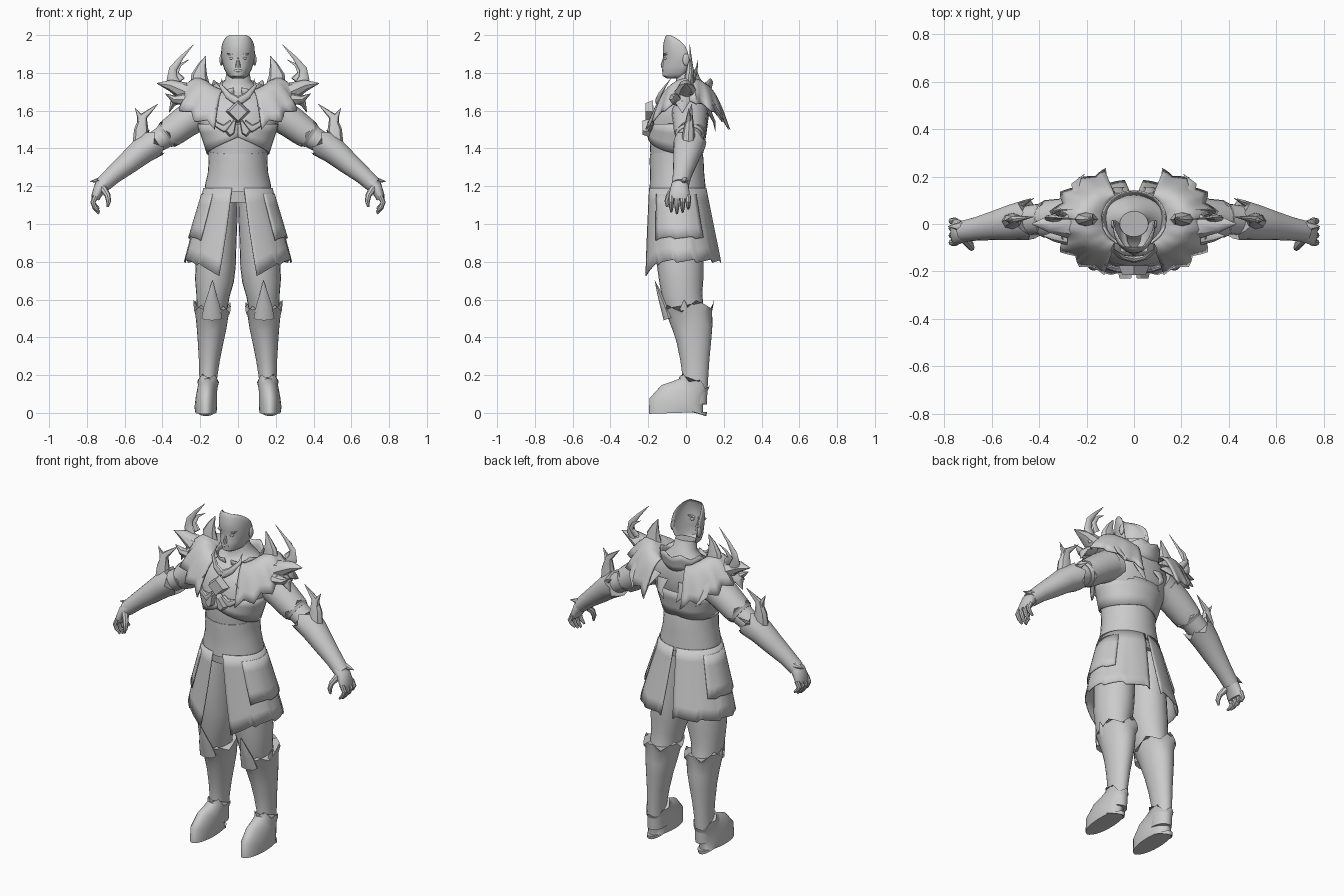
import bpy, bmesh, math
from mathutils import Vector
from math import sin, cos, pi

GREY = bpy.data.materials.new("plain grey")
GREY.diffuse_color = (0.6, 0.6, 0.6, 1)


def finish(name, bm, mirror=False, thick=0, angle=40):
    bmesh.ops.recalc_face_normals(bm, faces=bm.faces)
    me = bpy.data.meshes.new(name)
    bm.to_mesh(me)
    bm.free()
    ob = bpy.data.objects.new(name, me)
    bpy.context.collection.objects.link(ob)
    me.materials.append(GREY)
    bpy.ops.object.select_all(action='DESELECT')
    ob.select_set(True)
    bpy.context.view_layer.objects.active = ob
    bpy.ops.object.shade_smooth_by_angle(angle=math.radians(angle))
    if thick:
        m = ob.modifiers.new("thickness", 'SOLIDIFY')
        m.thickness, m.offset = thick, 0
    if mirror:
        ob.modifiers.new("mirror", 'MIRROR')
    return ob


def tube(name, rows, n=20, mirror=False, jag=0, teeth=5, caps=True):
    """Elliptical loft; a row is x, y, z, radius along y, radius across."""
    bm = bmesh.new()
    P = [Vector(r[:3]) for r in rows]
    rings = []
    for i, r in enumerate(rows):
        t = (P[min(i + 1, len(P) - 1)] - P[max(i - 1, 0)]).normalized()
        u = Vector((0, 1, 0))
        u = (u - t * t.dot(u)).normalized()
        v = t.cross(u)
        ring = []
        for k in range(n):
            a = 2 * pi * k / n
            q = P[i] + u * r[3] * cos(a) + v * r[4] * sin(a)
            if jag and i == len(rows) - 1:      # toothed rim
                q += t * jag * (abs((k * teeth / n) % 1 * 2 - 1) * 2 - 1)
            ring.append(bm.verts.new(q))
        rings.append(ring)
    for a, b in zip(rings, rings[1:]):
        for k in range(n):
            bm.faces.new((a[k], a[(k + 1) % n], b[(k + 1) % n], b[k]))
    if caps:
        bm.faces.new(rings[0])
        bm.faces.new(rings[-1])
    return finish(name, bm, mirror)


def horn(name, pts, w, d=None, mirror=True):
    """Tapered curved spike along a few points."""
    n = len(pts) - 1
    rows = []
    for i, p in enumerate(pts):
        s = max(0.03, 1 - (i / n) ** 1.3)
        rows.append((*p, (d or w * 0.5) * s, w * s))
    return tube(name, rows, 8, mirror)


def sheet(name, f, nu, nv, mirror=False, thick=0.006, angle=40):
    bm = bmesh.new()
    g = [[bm.verts.new(f(i / nu, j / nv)) for j in range(nv + 1)] for i in range(nu + 1)]
    for i in range(nu):
        for j in range(nv):
            bm.faces.new((g[i][j], g[i + 1][j], g[i + 1][j + 1], g[i][j + 1]))
    return finish(name, bm, mirror, thick, angle)


def plate(name, pts, y0, depth, mirror=False):
    """Raised facet plate on the front, given as x, z outline."""
    bm = bmesh.new()
    c = sum((Vector(p) for p in pts), Vector((0, 0))) / len(pts)
    back = [bm.verts.new((x, y0, z)) for x, z in pts]
    front = [bm.verts.new((c.x + (x - c.x) * .75, y0 - depth, c.y + (z - c.y) * .75)) for x, z in pts]
    bm.faces.new(back)
    bm.faces.new(front)
    for k in range(len(pts)):
        m = (k + 1) % len(pts)
        bm.faces.new((back[k], back[m], front[m], front[k]))
    return finish(name, bm, mirror, 0, 20)


def ball(name, loc, size, mirror=True):
    bm = bmesh.new()
    bmesh.ops.create_uvsphere(bm, u_segments=12, v_segments=8, radius=1)
    for v in bm.verts:
        v.co = Vector(loc) + Vector(a * b for a, b in zip(v.co, size))
    return finish(name, bm, mirror)


def lerp(a, b, t):
    return a + (b - a) * t


def table(rows, t):
    """Interpolate the rows at t from 0 to 1."""
    s = t * (len(rows) - 1)
    i = min(int(s), len(rows) - 2)
    return [lerp(a, b, s - i) for a, b in zip(rows[i], rows[i + 1])]


# torso and neck
tube("torso", [(0, -.04, 1.12, .13, .165), (0, -.045, 1.25, .138, .16), (0, -.05, 1.33, .137, .15),
               (0, -.055, 1.4, .135, .155), (0, -.06, 1.46, .135, .18), (0, -.035, 1.54, .15, .22),
               (0, -.005, 1.61, .135, .235), (0, .02, 1.67, .11, .19), (0, .02, 1.72, .085, .11),
               (0, .01, 1.76, .065, .068), (0, 0, 1.81, .055, .06)], 32)
# corset and breastplate rim
tube("corset", [(0, -.045, 1.17, .15, .178), (0, -.045, 1.21, .147, .174), (0, -.047, 1.27, .143, .16),
                (0, -.05, 1.34, .143, .155), (0, -.055, 1.385, .137, .155)], 32)
sheet("breastplate", lambda u, v: (
    lerp(.163, .214, v) * sin(u * 2 * pi),
    lerp(-.055, -.04, v) - lerp(.145, .153, v) * cos(u * 2 * pi),
    lerp(1.46 - .08 * abs(sin(u * pi)) + .0 * u, 1.53, v) - .03 * (1 - v) * abs(sin(2 * pi * u))), 32, 3)

# face shell, open at the back: z, front y, back y, half width
FACE = [(1.772, -.1, -.04, .03), (1.785, -.122, -.01, .052), (1.82, -.124, .01, .071),
        (1.85, -.12, .015, .08), (1.88, -.118, .015, .086), (1.91, -.121, .01, .087),
        (1.94, -.12, -.003, .085), (1.967, -.115, -.028, .077), (1.988, -.109, -.06, .062),
        (1.998, -.102, -.085, .045), (2.0, -.098, -.095, .035)]


def face(u, v):
    z, yf, yb, w = table(FACE, v)
    a = (u - .5) * pi
    return (w * sin(a), yb + (yf - yb) * max(0, cos(a)) ** .8, z)


sheet("face", face, 20, 20, thick=.004)
plate("brow", [(.012, 1.893), (.03, 1.9), (.06, 1.905), (.058, 1.897), (.03, 1.89)], -.095, .024, True)
horn("nose", [(0, -.116, 1.832), (0, -.122, 1.845), (0, -.118, 1.87), (0, -.115, 1.9)], .016, .016, False)
ball("eye", (.033, -.106, 1.877), (.013, .01, .007))
ball("lips", (0, -.12, 1.812), (.022, .008, .008), False)
ball("ear", (.088, .0, 1.87), (.01, .018, .032))

# standing collar, lower in front
sheet("collar", lambda u, v: (
    (.115 + .02 * v) * sin(u * pi * 1.9 + .15), .02 - (.1 + .02 * v) * cos(u * pi * 1.9 + .15),
    1.66 + v * (.05 + .05 * sin(u * pi) + .012 * cos(u * 14 * pi))), 28, 3)


# toothed shoulder mantle
def mantle(u, v):
    a = -1.35 + 2.7 * u
    e = v * (1 + .2 * v * (abs((7 * u) % 1 * 2 - 1) - .3))
    c, s = cos(a), sin(a)
    return (lerp(.07 + .05 * c, .06 + .27 * c, e), lerp(.02 + .1 * s, .01 + .21 * s, e),
            lerp(1.71, 1.65 * c * c + 1.52 * s * s, e) + .09 * sin(pi * min(v, 1)) * (.3 + .7 * c))


sheet("shoulder_mantle", mantle, 28, 8, True, .01)
# horns and spikes on the mantle
horn("antler", [(.31, .02, 1.7), (.35, .025, 1.77), (.345, .03, 1.82), (.3, .025, 1.88), (.235, .02, 1.95)], .035)
horn("antler_prong", [(.3, .04, 1.76), (.33, .05, 1.8), (.31, .06, 1.84), (.26, .06, 1.87)], .022)
horn("collar_spike", [(.2, .02, 1.72), (.205, .02, 1.79), (.19, .02, 1.84), (.17, .025, 1.89)], .055, .035)
horn("outer_spike", [(.28, .0, 1.7), (.36, .0, 1.735), (.43, .0, 1.745)], .05, .06)
horn("lower_spike", [(.28, -.05, 1.66), (.34, -.05, 1.66), (.385, -.05, 1.69)], .035, .04)
horn("down_spike", [(.29, -.02, 1.67), (.345, -.02, 1.64), (.365, -.02, 1.59)], .03, .06)
horn("back_spike_inner", [(.12, .13, 1.64), (.14, .19, 1.57), (.12, .235, 1.5)], .045, .015)
horn("back_spike_outer", [(.22, .12, 1.66), (.24, .17, 1.59), (.21, .21, 1.53)], .04, .015)
horn("back_spike_low", [(.07, .12, 1.6), (.07, .15, 1.54), (.04, .155, 1.49)], .035, .012)

# chest ornament
plate("chest_gem", [(0, 1.655), (.065, 1.595), (0, 1.53), (-.065, 1.595)], -.175, .04)
plate("chest_ribbon", [(.005, 1.56), (.025, 1.55), (.07, 1.49), (.045, 1.46), (.02, 1.475)], -.19, .04, True)
horn("chest_scroll", [(.03, -.19, 1.53), (.075, -.19, 1.505), (.12, -.18, 1.53),
                      (.135, -.17, 1.58), (.1, -.17, 1.63)], .024, .016)
horn("neck_trim", [(.0, -.15, 1.65), (.05, -.14, 1.68), (.09, -.11, 1.73), (.085, -.08, 1.77)], .025, .014)


# split skirt
def skirt(u, v, out=0.0):
    rx, ry, cy = lerp(.18, .283, v) + out, lerp(.15, .205, v) + out, lerp(-.045, -.02, v)
    a = lerp(lerp(.18, .36, v), pi - lerp(.05, .14, v), u)
    hem = .795 - .07 * max(0, 1 - 4 * u) + .02 * ((5 * u) % 1) * (u < .99)
    return (rx * sin(a), cy - ry * cos(a), lerp(1.19, hem, v))


sheet("skirt_panel", skirt, 40, 6, True)
sheet("skirt_flap", lambda u, v: skirt(.2 + .5 * u, .08 + .6 * v, .004 + .008 * v), 12, 4, True, .005)

# legs, boots and feet
tube("leg", [(.075, -.04, 1.18, .11, .075), (.103, -.04, 1.02, .125, .1), (.113, -.035, .88, .128, .104),
             (.118, -.03, .78, .123, .106), (.125, -.025, .7, .117, .103), (.133, -.02, .62, .107, .088),
             (.138, -.005, .54, .1, .08), (.14, .02, .46, .09, .07)], 24, True)
tube("boot", [(.16, .04, .05, .07, .05), (.158, .05, .18, .067, .047), (.152, .047, .28, .077, .056),
              (.145, .042, .38, .092, .069), (.14, .035, .45, .106, .079), (.138, .022, .52, .118, .088),
              (.136, .016, .56, .138, .098)], 30, True, .025)
tube("foot", [(.17, -.042, 0, .155, .056), (.17, -.043, .03, .157, .06), (.168, -.02, .07, .134, .057),
              (.165, .01, .105, .102, .054), (.16, .035, .14, .082, .052), (.158, .045, .165, .084, .057)],
     30, True, .015)
horn("knee_spike", [(.138, -.09, .5), (.138, -.115, .57), (.137, -.14, .63), (.135, -.165, .7)], .055, .03)
horn("boot_side_spike", [(.2, .0, .5), (.222, -.01, .55), (.236, -.01, .6)], .02, .04)

# arms
tube("arm", [(.16, .02, 1.6, .09, .09), (.26, .02, 1.555, .085, .085), (.34, .02, 1.495, .072, .07),
             (.41, .02, 1.45, .064, .06), (.5, .01, 1.395, .06, .055)], 20, True)
tube("sleeve", [(.2, .02, 1.59, .095, .09), (.28, .02, 1.54, .09, .085), (.34, .02, 1.495, .084, .08),
                (.37, .02, 1.475, .08, .076)], 20, True, .012)
tube("sleeve_band", [(.36, .02, 1.483, .07, .067), (.375, .02, 1.472, .078, .073),
                     (.39, .02, 1.462, .07, .065)], 20, True)
tube("bracer", [(.72, -.03, 1.205, .045, .042), (.66, -.02, 1.26, .05, .048), (.58, -.005, 1.325, .063, .06),
                (.51, .008, 1.385, .076, .07), (.44, .02, 1.43, .086, .076)], 20, True, .02)
horn("bracer_blade", [(.51, .01, 1.41), (.512, .015, 1.5), (.5, .02, 1.57), (.425, .03, 1.635)], .05, .04)
horn("bracer_prong", [(.51, .015, 1.5), (.52, .015, 1.57), (.545, .015, 1.615)], .025, .02)
horn("elbow_spike", [(.54, .03, 1.39), (.49, .07, 1.44), (.42, .11, 1.49)], .03, .02)
horn("wrist_spike", [(.69, -.01, 1.235), (.74, -.01, 1.23), (.785, -.01, 1.225)], .025, .03)

# hands
tube("palm", [(.69, -.03, 1.23, .042, .035), (.73, -.033, 1.195, .048, .034), (.75, -.035, 1.15, .056, .026),
              (.755, -.035, 1.13, .052, .02)], 16, True)
for i, name in enumerate(("index", "middle", "ring", "little")):
    y, drop = -.078 + .03 * i, (.01, 0, .008, .025)[i]
    tube(name + "_finger", [(.752, y, 1.15, .015, .015), (.768, y, 1.115, .014, .014),
                            (.758, y, 1.085 + drop / 2, .012, .012), (.735, y, 1.055 + drop, .006, .006)], 8, True)
tube("thumb", [(.715, -.06, 1.19, .022, .02), (.69, -.09, 1.15, .017, .016),
               (.685, -.1, 1.12, .014, .013), (.69, -.1, 1.09, .006, .006)], 8, True)
